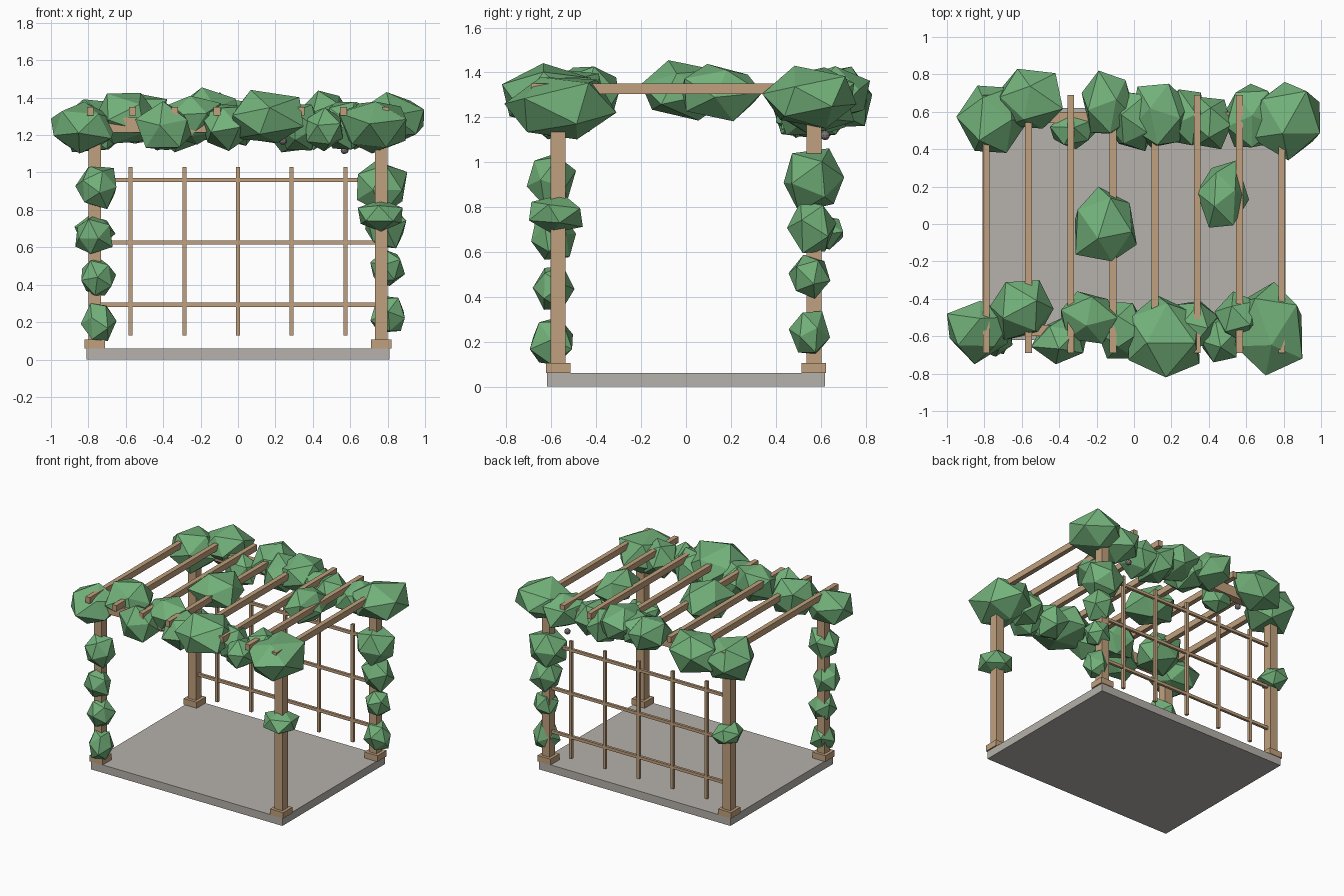
import bpy
import bmesh
import random
from mathutils import Euler, Vector

random.seed(7)
if "Cube" in bpy.data.objects:
    bpy.data.objects.remove(bpy.data.objects["Cube"])


def material(name, rgb):
    mat = bpy.data.materials.new(name)
    mat.use_nodes = True
    color = (*rgb, 1)
    mat.diffuse_color = color
    mat.node_tree.nodes["Principled BSDF"].inputs["Base Color"].default_value = color
    return mat


wood = material("warm wood", (.53, .35, .205))
leaf = material("leaf green", (.17, .44, .195))
stone = material("pale stone", (.465, .44, .405))
bud_grey = material("dark bud", (.2, .18, .18))


def add_object(name, bm, mat):
    mesh = bpy.data.meshes.new(name)
    bm.to_mesh(mesh)
    bm.free()
    mesh.materials.append(mat)
    obj = bpy.data.objects.new(name, mesh)
    bpy.context.collection.objects.link(obj)
    return obj


def box(name, center, size, mat=wood):
    bm = bmesh.new()
    bmesh.ops.create_cube(bm, size=1)
    for v in bm.verts:
        v.co = Vector(c + s * k for c, s, k in zip(center, size, v.co))
    return add_object(name, bm, mat)


def clump(name, center, half):
    """Faceted leafy lump whose bounding box is center +/- half."""
    bm = bmesh.new()
    bmesh.ops.create_icosphere(bm, subdivisions=1, radius=1)
    turn = Euler([random.uniform(0, 6) for _ in range(3)]).to_matrix()
    for v in bm.verts:
        v.co = turn @ v.co * random.uniform(.85, 1.12)
    for axis in range(3):
        values = [v.co[axis] for v in bm.verts]
        low, high = min(values), max(values)
        for v in bm.verts:
            t = (v.co[axis] - low) / (high - low) * 2 - 1
            v.co[axis] = center[axis] + half[axis] * t
    return add_object(name, bm, leaf)


# Paved base
box("floor_slab", (0, 0, .03), (1.62, 1.24, .06), stone)

# Corner posts with footings, and the two long beams
POST_X, POST_Y = .765, .57
for y, end in ((-POST_Y, "front"), (POST_Y, "back")):
    for x, side in ((-POST_X, "right"), (POST_X, "left")):
        box(f"{end}_{side}_post", (x, y, .64), (.066, .066, 1.16))
        box(f"{end}_{side}_footing", (x, y, .083), (.11, .11, .046))
    box(f"{end}_beam", (0, y, 1.255), (1.76, .06, .08))

# Roof rafters
for i in range(8):
    box(f"rafter_{i + 1}", ((i - 3.5) * .2257, 0, 1.327), (.036, 1.38, .046))

# Rear trellis
for i in range(5):
    box(f"trellis_upright_{i + 1}", ((i - 2) * .287, POST_Y, .578), (.022, .022, .9))
for i in range(3):
    box(f"trellis_rail_{i + 1}", (0, POST_Y, .293 + i * .333), (1.5, .02, .022))

# Roof foliage: x, y, z, half width, half depth
back_row = [
    (-.76, .56, 1.25, .19, .18), (-.55, .67, 1.29, .17, .16),
    (-.33, .5, 1.23, .12, .1), (-.14, .65, 1.3, .14, .17),
    (-.01, .55, 1.27, .14, .16), (.14, .58, 1.29, .16, .17),
    (.27, .57, 1.23, .12, .15), (.41, .54, 1.24, .11, .14),
    (.63, .58, 1.25, .14, .17), (.81, .55, 1.29, .185, .21),
]
front_row = [
    (-.82, -.58, 1.24, .18, .17), (-.6, -.46, 1.29, .17, .16),
    (-.4, -.62, 1.25, .15, .13), (-.24, -.5, 1.28, .15, .14),
    (-.07, -.57, 1.24, .13, .15), (.16, -.6, 1.3, .19, .22),
    (.33, -.54, 1.24, .12, .13), (.46, -.61, 1.23, .1, .13),
    (.57, -.5, 1.25, .14, .14), (.72, -.56, 1.24, .18, .25),
]
center_pair = [(-.15, 0, 1.32, .165, .2), (.475, .16, 1.31, .14, .18)]
for label, row in (("back", back_row), ("front", front_row), ("center", center_pair)):
    for i, (x, y, z, wide, deep) in enumerate(row):
        tall = .09 + wide * .27
        clump(f"{label}_roof_foliage_{i + 1}", (x, y, z), (wide, deep, tall))

# Climbing foliage on the posts: x, y, z, radius
climbers = {
    "front_right": [(-.76, -.6, .92, .11), (-.77, -.59, .67, .1),
                    (-.745, -.59, .44, .093), (-.745, -.6, .2, .096)],
    "back_left": [(.77, .57, .92, .135), (.79, .56, .71, .11),
                  (.8, .55, .49, .093), (.8, .55, .24, .092)],
    "front_left": [(.76, -.58, .77, .12)],
    "back_right": [(-.765, .59, .69, .11)],
}
for corner, lumps in climbers.items():
    for i, (x, y, z, r) in enumerate(lumps):
        tall = r * (.72 if len(lumps) == 1 else 1.05)
        clump(f"{corner}_climber_{i + 1}", (x, y, z), (r, r, tall))

# Small hanging buds beneath the leaves
for i, spot in enumerate([(-.43, .61, 1.14), (.24, -.57, 1.17), (.57, .62, 1.12)]):
    bm = bmesh.new()
    bmesh.ops.create_icosphere(bm, subdivisions=2, radius=.022)
    bmesh.ops.translate(bm, verts=bm.verts, vec=spot)
    add_object(f"bud_{i + 1}", bm, bud_grey)
